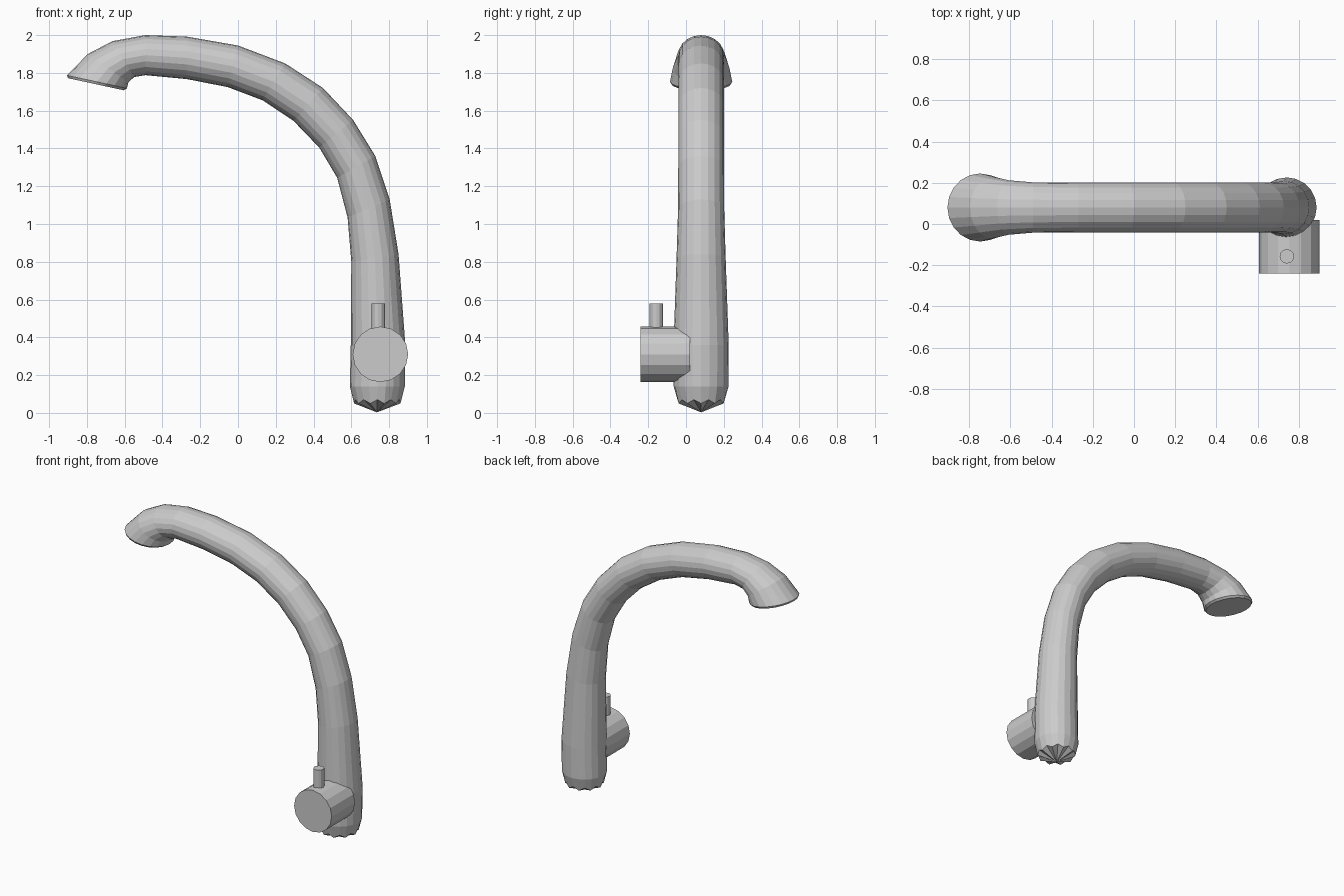
import bpy, bmesh
from math import cos, sin, pi
from mathutils import Vector

if "Cube" in bpy.data.objects:
    bpy.data.objects.remove(bpy.data.objects["Cube"])

SIDES = 20
YC = 0.08


def mesh_object(name, bm):
    bmesh.ops.recalc_face_normals(bm, faces=bm.faces)
    me = bpy.data.meshes.new(name)
    bm.to_mesh(me)
    bm.free()
    ob = bpy.data.objects.new(name, me)
    bpy.context.collection.objects.link(ob)
    return ob


def cylinder(name, loc, r, depth, sides, rot=(0, 0, 0)):
    bpy.ops.mesh.primitive_cylinder_add(vertices=sides, radius=r, depth=depth,
                                        location=loc, rotation=rot)
    bpy.context.object.name = name


# Each ring of the pipe: outer x, z, inner x, z, half width in y
rings = [
    (0.860, 0.06, 0.615, 0.06, 0.125),
    (0.883, 0.14, 0.592, 0.14, 0.145),
    (0.886, 0.36, 0.597, 0.36, 0.146),
    (0.850, 0.84, 0.600, 0.80, 0.130),
    (0.803, 1.13, 0.580, 1.035, 0.122),
    (0.727, 1.36, 0.525, 1.245, 0.121),
    (0.610, 1.55, 0.430, 1.405, 0.121),
    (0.450, 1.72, 0.295, 1.545, 0.121),
    (0.250, 1.85, 0.130, 1.655, 0.121),
    (0.000, 1.945, -0.055, 1.725, 0.121),
    (-0.270, 1.992, -0.270, 1.767, 0.121),
    (-0.490, 2.000, -0.490, 1.788, 0.122),
    (-0.665, 1.968, -0.550, 1.778, 0.132),
    (-0.795, 1.900, -0.580, 1.750, 0.150),
    (-0.905, 1.787, -0.588, 1.718, 0.165),
    (-0.900, 1.772, -0.605, 1.708, 0.157),
]

# Curved spout and body in one swept skin
bm = bmesh.new()
loops = []
for k, (ox, oz, ix, iz, ry) in enumerate(rings):
    mid = Vector(((ox + ix) / 2, YC, (oz + iz) / 2))
    half = Vector(((ox - ix) / 2, 0, (oz - iz) / 2))
    loop = []
    for i in range(SIDES):
        a = 2 * pi * i / SIDES
        p = mid + half * cos(a) + Vector((0, ry * sin(a), 0))
        if k == 0:  # zigzag foot edge
            p.z += 0.01 if i % 2 else -0.01
        loop.append(bm.verts.new(p))
    loops.append(loop)
for a, b in zip(loops, loops[1:]):
    for i in range(SIDES):
        j = (i + 1) % SIDES
        bm.faces.new((a[i], a[j], b[j], b[i]))
tip = bm.verts.new((0.735, YC, 0.003))
for i in range(SIDES):
    bm.faces.new((loops[0][i], loops[0][(i + 1) % SIDES], tip))
bm.faces.new(loops[-1])
mesh_object("spout_body", bm)

# Valve drum on the front and its lever pin
cylinder("valve_drum", (0.754, -0.11, 0.31), 0.147, 0.26, 16, (pi / 2, 0, 0))
cylinder("lever_pin", (0.742, -0.157, 0.505), 0.035, 0.15, 12)
